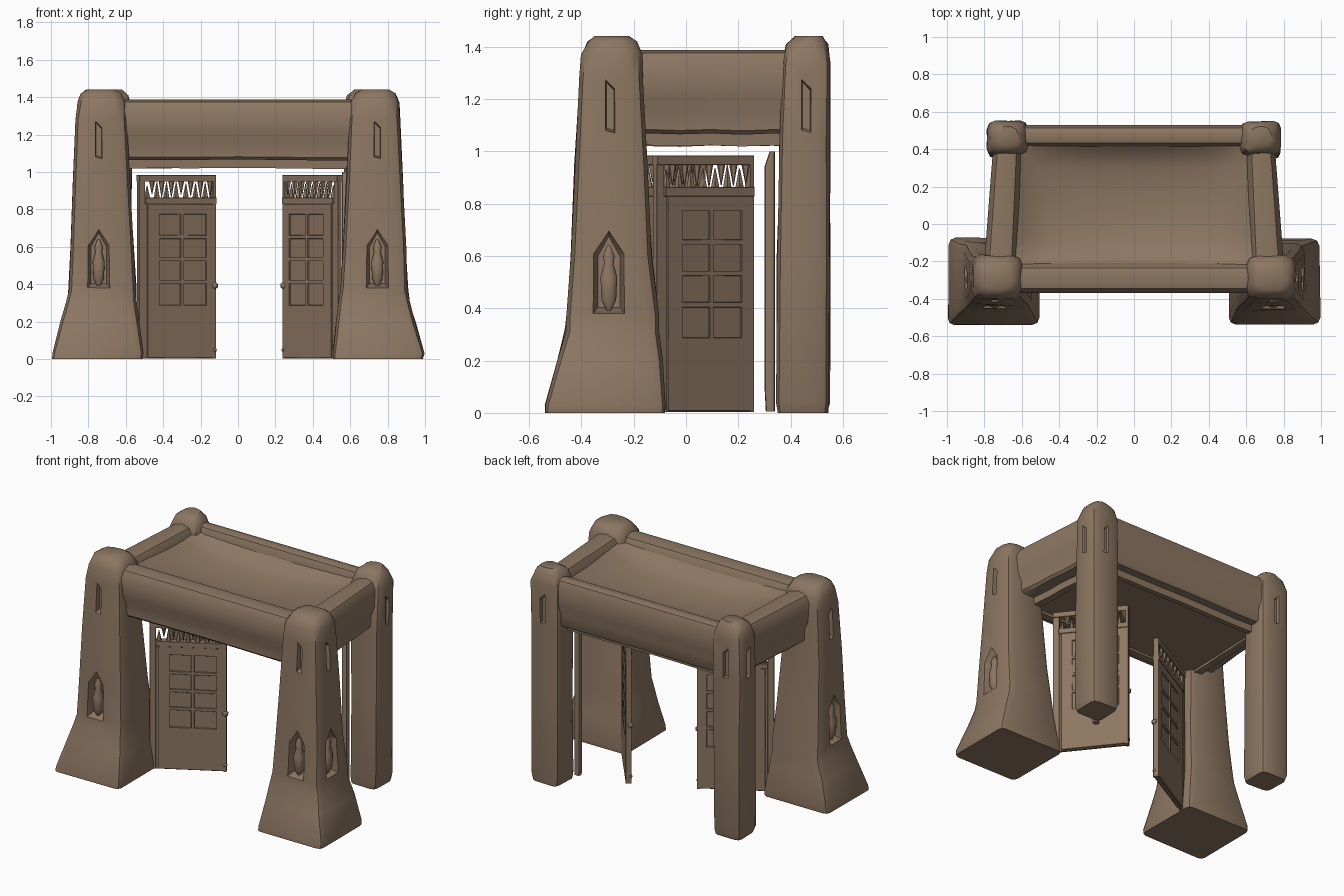
import bpy, bmesh, math, random
from mathutils import Vector, Matrix

random.seed(4)
if "Cube" in bpy.data.objects:
    bpy.data.objects.remove(bpy.data.objects["Cube"], do_unlink=True)

clay = bpy.data.materials.new("clay_brown")
clay.use_nodes = True
CLAY = (0.265, 0.183, 0.122, 1)
clay.diffuse_color = CLAY
clay.node_tree.nodes["Principled BSDF"].inputs["Base Color"].default_value = CLAY


def finish(name, bm, angle=None):
    bmesh.ops.recalc_face_normals(bm, faces=bm.faces)
    me = bpy.data.meshes.new(name)
    bm.to_mesh(me)
    bm.free()
    ob = bpy.data.objects.new(name, me)
    bpy.context.collection.objects.link(ob)
    me.materials.append(clay)
    if angle:
        smooth(ob, angle)
    return ob


def smooth(ob, angle):
    bpy.ops.object.select_all(action="DESELECT")
    bpy.context.view_layer.objects.active = ob
    ob.select_set(True)
    bpy.ops.object.shade_smooth_by_angle(angle=math.radians(angle))


def bridge(bm, rings):
    """Skin a list of equal point rings and cap both ends."""
    vs = [[bm.verts.new(p) for p in r] for r in rings]
    n = len(vs[0])
    for a, b in zip(vs, vs[1:]):
        for i in range(n):
            bm.faces.new((a[i], a[(i + 1) % n], b[(i + 1) % n], b[i]))
    bm.faces.new(vs[0][::-1])
    bm.faces.new(vs[-1])


def rounded_ring(z, x0, x1, y0, y1, c, wobble=0.0):
    pts = []
    for k, (x, y) in enumerate(((x1, y1), (x0, y1), (x0, y0), (x1, y0))):
        sx, sy = (1 if x == x1 else -1), (1 if y == y1 else -1)
        w = random.uniform(-wobble, wobble)
        for a in (0, 45, 90):
            t = math.radians(a + 90 * k)
            pts.append((x - sx * c + c * math.cos(t) + w, y - sy * c + c * math.sin(t) + w, z))
    return pts


def box(bm, u0, u1, t0, t1, z0, z1):
    m = Matrix.Translation(((u0 + u1) / 2, (t0 + t1) / 2, (z0 + z1) / 2))
    bmesh.ops.create_cube(bm, size=1, matrix=m @ Matrix.Diagonal((u1 - u0, t1 - t0, z1 - z0, 1)))


def carve(ob, outline, center, face, depth, axis, sign, taper):
    """Cut a niche whose outline narrows towards its back."""
    def ring(d, k):
        mz = sum(z for _, z in outline) / len(outline)
        out = []
        for h, z in outline:
            h, z = center + h * k, mz + (z - mz) * (k + 1) / 2
            out.append((h, sign * d, z) if axis == "y" else (sign * d, h, z))
        return out
    bm = bmesh.new()
    bridge(bm, [ring(face + 0.15, 1), ring(face, 1), ring(face - depth, taper)])
    cutter = finish("niche_cutter", bm)
    cutter.hide_render = True
    mod = ob.modifiers.new("niche", "BOOLEAN")
    mod.operation, mod.solver, mod.object = "DIFFERENCE", "EXACT", cutter
    bpy.context.view_layer.objects.active = ob
    bpy.ops.object.modifier_apply(modifier=mod.name)
    bpy.data.objects.remove(cutter, do_unlink=True)


def figurine(name, x, y):
    bm = bmesh.new()
    prof = ((0.39, 0.008), (0.43, 0.028), (0.52, 0.032), (0.57, 0.018), (0.60, 0.022), (0.64, 0.006))
    bridge(bm, [rounded_ring(z, x - r, x + r, y - r, y + r, r * 0.7) for z, r in prof])
    finish(name, bm, 50)


NICHE = ((-0.06, 0.38), (0.06, 0.38), (0.06, 0.61), (0, 0.70), (-0.06, 0.61))
SLIT = ((-0.018, 1.08), (0.018, 1.07), (0.018, 1.24), (-0.018, 1.275))

# Pillar sections: height, inner x, outer x, front y, back y, corner radius
FRONT = (
    (0.00, 0.51, 0.99, -0.535, -0.08, 0.03),
    (0.03, 0.505, 0.995, -0.54, -0.075, 0.04),
    (0.20, 0.525, 0.948, -0.49, -0.09, 0.05),
    (0.31, 0.54, 0.915, -0.462, -0.10, 0.05),
    (0.37, 0.545, 0.908, -0.455, -0.105, 0.05),
    (0.60, 0.56, 0.897, -0.443, -0.13, 0.05),
    (0.95, 0.58, 0.88, -0.425, -0.15, 0.05),
    (1.28, 0.595, 0.868, -0.405, -0.165, 0.05),
    (1.37, 0.60, 0.86, -0.40, -0.17, 0.06),
    (1.42, 0.625, 0.84, -0.375, -0.19, 0.06),
    (1.44, 0.66, 0.81, -0.35, -0.22, 0.05),
)
BACK = (
    (0.00, 0.58, 0.77, 0.355, 0.54, 0.03),
    (0.04, 0.57, 0.785, 0.345, 0.55, 0.04),
    (0.60, 0.57, 0.785, 0.35, 0.55, 0.04),
    (1.05, 0.57, 0.785, 0.36, 0.55, 0.04),
    (1.34, 0.57, 0.785, 0.37, 0.55, 0.04),
    (1.41, 0.585, 0.765, 0.385, 0.54, 0.05),
    (1.44, 0.62, 0.73, 0.42, 0.52, 0.04),
)

for side, s in (("left", 1), ("right", -1)):
    # Tapered front pillar with two niches and two slits
    for part, sections in (("front", FRONT), ("back", BACK)):
        bm = bmesh.new()
        rings = []
        for z, xi, xo, y0, y1, c in sections:
            x0, x1 = sorted((s * xi, s * xo))
            rings.append(rounded_ring(z, x0, x1, y0, y1, c, 0.004))
        bridge(bm, rings)
        pillar = finish(f"{part}_pillar_{side}", bm)
        if part == "front":
            carve(pillar, NICHE, s * 0.745, 0.455, 0.06, "y", -1, 0.7)
            carve(pillar, NICHE, -0.295, 0.905, 0.06, "x", s, 0.7)
            carve(pillar, SLIT, s * 0.745, 0.42, 0.04, "y", -1, 0.8)
            carve(pillar, SLIT, -0.29, 0.875, 0.04, "x", s, 0.8)
            figurine(f"front_figurine_{side}", s * 0.745, -0.415)
            figurine(f"side_figurine_{side}", s * 0.868, -0.295)
        else:
            carve(pillar, SLIT, s * 0.68, 0.55, 0.02, "y", 1, 0.8)
            carve(pillar, SLIT, 0.46, 0.785, 0.02, "x", s, 0.8)
        smooth(pillar, 40)

# Beams: one moulded section (outward, height) swept between pillars
BEAM = ((0, 1.32), (0.2, 1.375), (0.55, 1.388), (0.85, 1.375), (1, 1.33), (0.98, 1.21),
        (0.85, 1.15), (0.84, 1.08), (0.74, 1.065), (0.3, 1.065), (0.28, 1.02), (0, 1.02))


def beam(name, start, end, out, widths):
    bm = bmesh.new()
    rings = []
    for i in range(7):
        f = i / 6
        p = Vector(start).lerp(Vector(end), f)
        w = widths[0] + (widths[1] - widths[0]) * f
        j = random.uniform(-0.004, 0.004)
        rings.append([(p.x + out[0] * d * w, p.y + out[1] * d * w, z + j * (z < 1.3)) for d, z in BEAM])
    bridge(bm, rings)
    finish(name, bm, 40)


beam("front_beam", (-0.68, -0.20), (0.68, -0.20), (0, -1), (0.17, 0.17))
beam("back_beam", (-0.65, 0.41), (0.65, 0.41), (0, 1), (0.12, 0.12))
for side, s in (("left", 1), ("right", -1)):
    beam(f"side_beam_{side}", (s * 0.62, -0.26), (s * 0.595, 0.45), (s, 0), (0.185, 0.155))

# Sagging roof over a flat ceiling
bm = bmesh.new()
bmesh.ops.create_grid(bm, x_segments=14, y_segments=10, size=1)
for v in bm.verts:
    dip = max(0, (1 - v.co.x ** 2) * (1 - v.co.y ** 2))
    v.co = (v.co.x * 0.635, 0.105 + v.co.y * 0.325, 1.345 - 0.11 * dip ** 0.5)
finish("sagging_roof", bm, 60)
bm = bmesh.new()
box(bm, -0.64, 0.64, -0.23, 0.44, 1.035, 1.07)
finish("ceiling", bm)

# Slim jamb post standing free in front of the left back pillar
bm = bmesh.new()
bridge(bm, [rounded_ring(z, 0.555, 0.595, y0, 0.34, 0.01)
            for z, y0 in ((0.005, 0.305), (0.1, 0.30), (0.94, 0.30), (1.0, 0.32))])
finish("jamb_post", bm, 40)


def door(name, hinge, tip, face):
    """Swung leaf: u runs hinge to tip, face is the panelled side of local y."""
    d = Vector(tip) - Vector(hinge)
    L = d.length
    bm = bmesh.new()
    t = 0.018
    box(bm, 0, 0.08 * L, -t * 0.7, t * 0.7, 0, 0.975)            # hinge post
    box(bm, 0.08 * L, L, -t * 0.5, t * 0.5, 0, 0.85)             # core panel
    box(bm, 0, L, -t, t, 0.945, 0.98)                            # top rail
    box(bm, 0.96 * L, L, -t, t, 0, 0.95)                         # tip stile
    box(bm, 0.11 * L, 0.97 * L, -t, t, 0.005, 0.285)             # lower panel
    box(bm, 0.11 * L, 0.97 * L, -t, t, 0.77, 0.825)              # upper rail
    box(bm, 0.08 * L, L, -t * 1.2, t * 1.2, 0.825, 0.86)         # sill of the teeth
    for a, b in ((0.11, 0.26), (0.54, 0.58), (0.87, 0.97)):      # window uprights
        box(bm, a * L, b * L, -t, t, 0.28, 0.78)
    for k in range(1, 4):                                        # window shelves
        z = 0.29 + 0.12 * k
        box(bm, 0.25 * L, 0.88 * L, -t, t, z - 0.01, z + 0.01)
    # Uneven spikes between sill and rail
    for k in range(14):
        u = (0.12 + 0.82 * k / 13) * L
        up = k % 2 == 0
        h = random.uniform(0.07, 0.092)
        m = Matrix.Translation((u, 0, 0.855 + h / 2 if up else 0.95 - h / 2))
        if not up:
            m = m @ Matrix.Rotation(math.pi, 4, "X")
        bmesh.ops.create_cone(bm, cap_ends=True, segments=5, radius1=0.018,
                              radius2=0.002, depth=h, matrix=m)
    # Handle and lower stud
    for z, r in ((0.39, 0.022), (0.045, 0.014)):
        bmesh.ops.create_icosphere(bm, subdivisions=1, radius=r,
                                   matrix=Matrix.Translation((0.985 * L, face * 0.012, z)))
    ob = finish(name, bm, 30)
    ob.location = (hinge[0], hinge[1], 0.003)
    ob.rotation_euler.z = math.atan2(d.y, d.x)
    bev = ob.modifiers.new("soft_edges", "BEVEL")
    bev.width, bev.segments = 0.003, 1


door("door_right", (-0.535, -0.17), (-0.125, 0.06), -1)
door("door_left", (0.545, -0.12), (0.25, 0.25), 1)
